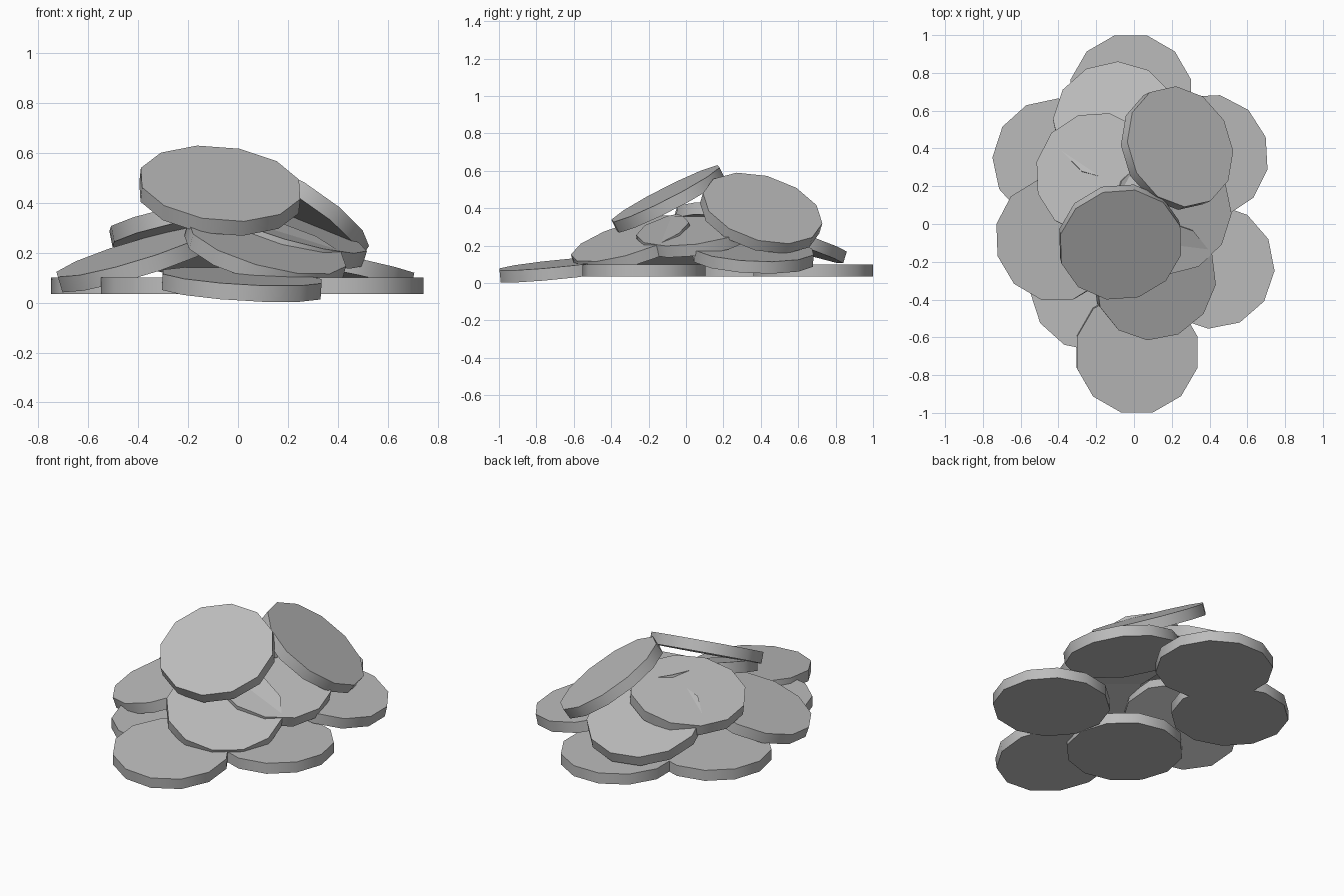
import bpy, math
from mathutils import Vector, Matrix

if "Cube" in bpy.data.objects:
    bpy.data.objects.remove(bpy.data.objects["Cube"])

R, T = 0.33, 0.065            # coin radius and thickness
grey = bpy.data.materials.new("plain grey")
grey.diffuse_color = (0.5, 0.5, 0.5, 1)
grey.use_nodes = True
grey.node_tree.nodes["Principled BSDF"].inputs["Base Color"].default_value = grey.diffuse_color


def coin(name, x, y, z, sx=0, sy=0, phase=0):
    """Twelve-sided coin: centre of its top face, slopes along x and y, turn."""
    n = Vector((-sx, -sy, 1)).normalized()
    tilt = Vector((0, 0, 1)).rotation_difference(n).to_matrix().to_4x4()
    # the cylinder primitive starts with a vertex on the y axis, 12 sides repeat every 30 degrees
    turn = Matrix.Rotation(math.radians(phase), 4, 'Z')
    bpy.ops.mesh.primitive_cylinder_add(vertices=12, radius=R, depth=T)
    ob = bpy.context.object
    ob.name = name
    ob.data.transform(turn)
    ob.matrix_world = Matrix.Translation(Vector((x, y, z)) - n * T / 2) @ tilt
    ob.data.materials.append(grey)
    bpy.ops.object.shade_smooth_by_angle(angle=math.radians(35))


# bottom ring
coin("bottom_coin_back", -0.017, 0.68, 0.10, phase=15)
coin("bottom_coin_back_left", -0.42, 0.335, 0.10, phase=-3)
coin("bottom_coin_back_right", 0.39, 0.36, 0.18, -0.2, -0.05, 18)
coin("bottom_coin_front_right", 0.415, -0.225, 0.10, phase=-4)
coin("bottom_coin_front", 0.017, -0.68, 0.105, -0.06, 0.10, 15)
coin("bottom_coin_front_left", -0.22, -0.345, 0.10, phase=3)

# leaning middle layer
coin("middle_coin_left", -0.42, -0.085, 0.205, 0.30, 0.13, 16)
coin("middle_coin_front", 0.117, -0.30, 0.238, -0.27, 0.31, 24)
coin("middle_coin_back", -0.10, 0.547, 0.27, 0.06, -0.33, -2)
coin("middle_coin_right", 0.20, 0.06, 0.30, -0.29, 0.15, -2)
coin("middle_coin_back_left", -0.20, 0.265, 0.357, 0.20, -0.12, 18)

# steep top layer
coin("top_coin_right", 0.245, 0.41, 0.40, -0.64, -0.30, 0)
coin("top_coin_front", -0.07, -0.11, 0.478, -0.11, 0.51, 18)
